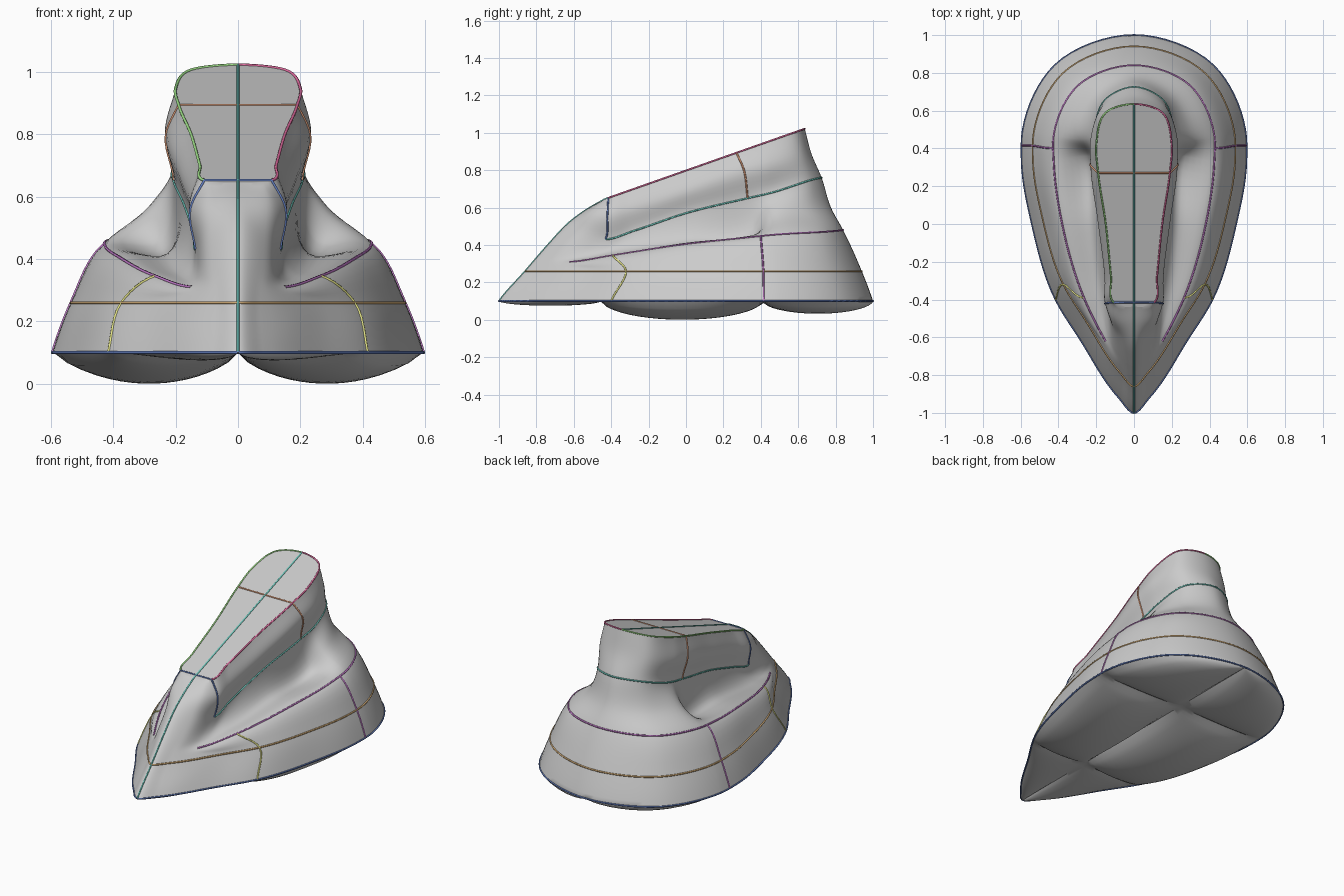
import bpy, math
from mathutils import Vector as V

if "Cube" in bpy.data.objects:
    bpy.data.objects.remove(bpy.data.objects["Cube"])

N, M = 8, 6   # subdivisions between stations / between levels

def spline(pts, n, before, after):
    """Chord-length cubic through pts with given ghost end points."""
    p = [before] + pts + [after]
    d = [max((p[i + 1] - p[i]).length, 1e-4) for i in range(len(p) - 1)]
    tan = [None] + [((p[i] - p[i - 1]) * (d[i] / d[i - 1]) + (p[i + 1] - p[i]) * (d[i - 1] / d[i]))
                    / (d[i - 1] + d[i]) for i in range(1, len(p) - 1)]
    out = []
    for i in range(1, len(p) - 2):
        for k in range(n):
            t = k / n
            h = t * t * (3 - 2 * t)
            out.append(p[i] * (1 - h) + p[i + 1] * h
                       + d[i] * (tan[i] * (t * (1 - t) ** 2) - tan[i + 1] * (t * t * (1 - t))))
    out.append(pts[-1].copy())
    return out

def mir(p):
    return V((-p.x, p.y, p.z))

def half_ring(pts):
    pts = [V(p) for p in pts]
    return spline(pts, N, mir(pts[1]), mir(pts[-2]))

# Half outlines from the nose round to the back, nine matching stations each
base_xy = [(0, -1), (.08, -.92), (.285, -.61), (.415, -.4), (.54, 0), (.594, .33),
           (.588, .5), (.42, .84), (0, 1)]
base = [(x, y, .1) for x, y in base_xy]
belt = [(x * .9, y * .9 + .04, .26) for x, y in base_xy]
rim = [(0, -.8, .33), (.075, -.74, .315), (.15, -.62, .31), (.265, -.39, .345), (.38, 0, .405),
       (.425, .33, .44), (.425, .47, .455), (.3, .73, .47), (0, .84, .48)]
valley = [(0, -.73, .41), (.085, -.68, .37), (.14, -.565, .335), (.19, -.36, .355), (.22, 0, .415),
          (.25, .36, .45), (.285, .45, .555), (.21, .67, .58), (0, .775, .6)]
waist = [(0, -.625, .52), (.095, -.58, .475), (.135, -.43, .43), (.14, -.28, .475), (.17, 0, .57),
         (.205, .33, .65), (.21, .46, .68), (.15, .66, .745), (0, .725, .76)]
grip = [(0, -.53, .59), (.1, -.51, .575), (.152, -.42, .56), (.155, -.3, .59), (.19, 0, .69),
        (.23, .31, .8), (.23, .45, .83), (.16, .62, .88), (0, .67, .89)]
top_xy = [(0, -.435), (.08, -.433), (.108, -.415), (.122, -.28), (.15, 0), (.19, .27),
          (.2, .42), (.15, .59), (0, .635)]
top = [(x, y, .798 + .352 * y) for x, y in top_xy]

halves = [half_ring(r) for r in (base, belt, rim, valley, waist, grip, top)]

# cols[station][level] : dense vertical lines of the right half
cols = []
for row in zip(*halves):
    c = list(row)
    cols.append(spline(c, M, 2 * c[0] - c[1] - V((0, 0, .12)), 2 * c[-1] - c[-2]))

def make(name, verts, faces, angle=40):
    me = bpy.data.meshes.new(name)
    me.from_pydata([tuple(v) for v in verts], [], faces)
    me.validate()
    ob = bpy.data.objects.new(name, me)
    bpy.context.collection.objects.link(ob)
    bpy.ops.object.select_all(action='DESELECT')
    ob.select_set(True)
    bpy.context.view_layer.objects.active = ob
    bpy.ops.object.mode_set(mode='EDIT')
    bpy.ops.mesh.select_all(action='SELECT')
    bpy.ops.mesh.remove_doubles(threshold=.0004)
    bpy.ops.mesh.normals_make_consistent(inside=False)
    bpy.ops.object.mode_set(mode='OBJECT')
    bpy.ops.object.shade_smooth_by_angle(angle=math.radians(angle))
    return ob

def grid(rows, closed=False):
    w = len(rows[0])
    verts = [p for r in rows for p in r]
    faces = []
    for j in range(len(rows) - 1 + closed):
        k = (j + 1) % len(rows)
        for i in range(w - 1):
            faces.append((j * w + i, k * w + i, k * w + i + 1, j * w + i + 1))
    return verts, faces

# One closed shell: right half, mirrored left half, flat handle top, domed sole
ring = cols + [[mir(p) for p in c] for c in cols[-2:0:-1]]
verts, faces = grid(ring, closed=True)

def add(rows):
    v, f = grid(rows)
    o = len(verts)
    verts.extend(v)
    faces.extend(tuple(i + o for i in q) for q in f)

add([[c[-1].lerp(mir(c[-1]), k / 6) for k in range(7)] for c in cols])

# Sole with cushioned panels between the crease lines
def sole_z(u, y):
    for a, b, depth in ((-1, -.45, .025), (-.45, .41, .1), (.41, 1, .068)):
        if a <= y <= b:
            v = (y - a) / (b - a)
            u = abs(u) ** 1.1
            return .1 - depth * max(0, 4 * u * (1 - u)) ** .65 * max(0, 4 * v * (1 - v)) ** .55
    return .1

sole = []
for c in cols:
    p = c[0]
    sole.append([V((p.x * k / 16, p.y, sole_z(k / 16, p.y))) for k in range(-16, 17)])
add(sole)
make("iron_body", verts, faces)

# Coloured guide lines lying on the surface
def material(name, col):
    m = bpy.data.materials.new(name)
    m.diffuse_color = (*col, 1)
    m.use_nodes = True
    m.node_tree.nodes["Principled BSDF"].inputs["Base Color"].default_value = m.diffuse_color
    return m

COL = {"blue": (.12, .2, .5), "orange": (.7, .45, .2), "purple": (.55, .2, .6), "teal": (.15, .55, .48),
       "green": (.35, .75, .25), "pink": (.75, .15, .35), "yellow": (.8, .8, .25), "rust": (.75, .35, .2)}
MATS = {k: material(k, c) for k, c in COL.items()}

def line(name, pts, color, r=.005):
    cu = bpy.data.curves.new(name, 'CURVE')
    cu.dimensions = '3D'
    cu.bevel_depth = r
    cu.bevel_resolution = 1
    s = cu.splines.new('POLY')
    s.points.add(len(pts) - 1)
    for q, p in zip(s.points, pts):
        q.co = (*p, 1)
    cu.materials.append(MATS[color])
    ob = bpy.data.objects.new(name, cu)
    bpy.context.collection.objects.link(ob)

def both(pts):
    """Join a right-half path to its mirror image at the end."""
    return pts + [mir(p) for p in reversed(pts)]

def level(l, start=0):
    return [c[l * M] for c in cols[start:]]

line("base_line", both(level(0)), "blue")
line("belt_line", both(level(1)), "orange")
line("rim_line", both(level(2, 2 * N)), "purple")
line("waist_line", both(level(4, 2 * N)), "teal")
line("top_edge_right", level(6, 2 * N), "pink")
line("top_edge_left", [mir(p) for p in level(6, 2 * N)], "green")
line("centre_line", cols[0] + [cols[-1][-1]], "teal")
line("front_arch", both(cols[2 * N][4 * M:]), "blue")
line("handle_band", both(cols[5 * N][4 * M:]), "rust")
for side, fn in (("right", lambda p: p), ("left", mir)):
    line("front_rib_" + side, [fn(p) for p in cols[3 * N][:2 * M + 1]], "yellow")
    line("rear_rib_" + side, [fn(p) for p in cols[5 * N + 4][:2 * M + 1]], "purple")
